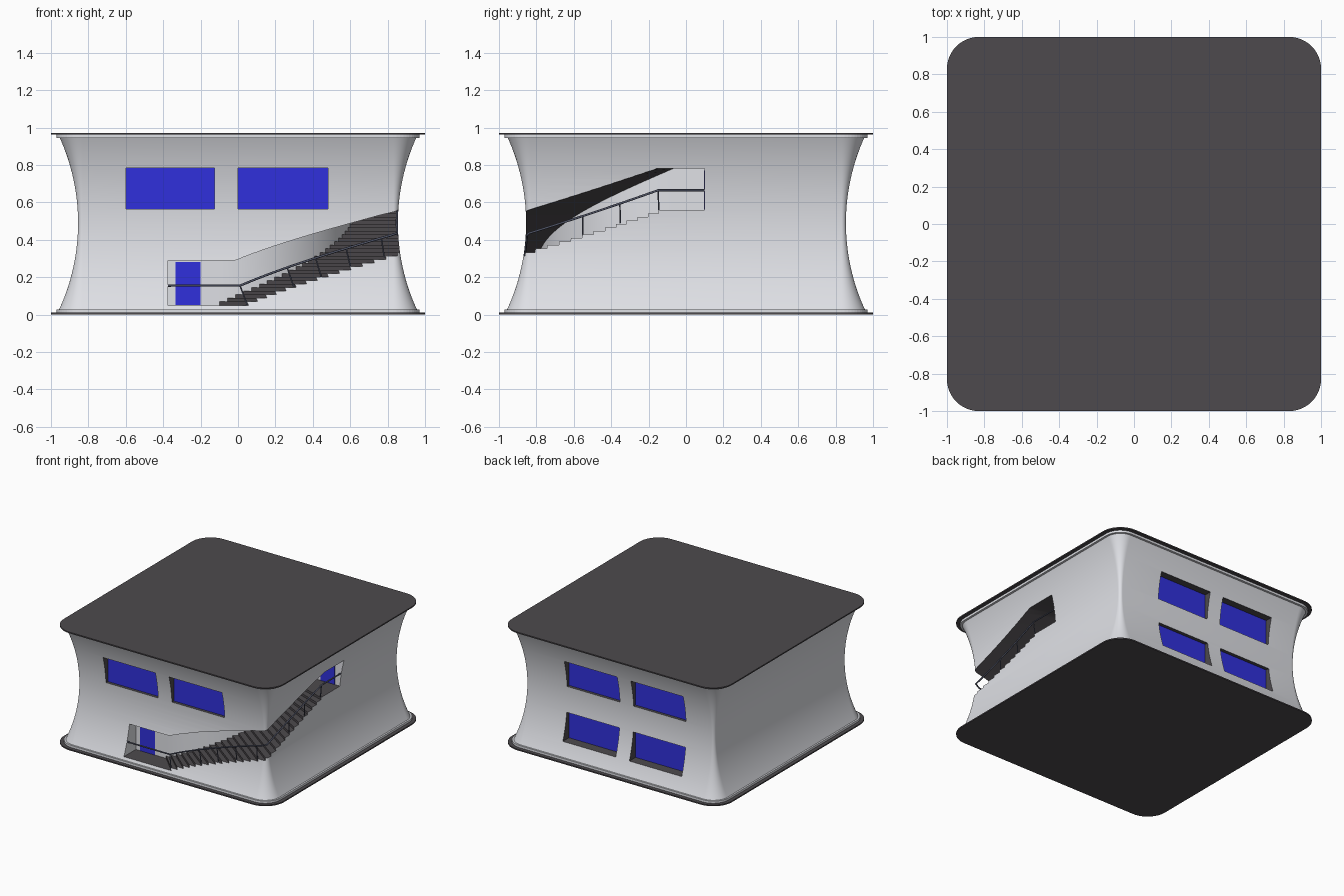
import bpy, bmesh
from math import sin, cos, pi, sqrt, radians
from mathutils import Vector

if "Cube" in bpy.data.objects:
    bpy.data.objects.remove(bpy.data.objects["Cube"])


def material(name, rgb):
    m = bpy.data.materials.new(name)
    m.diffuse_color = (*rgb, 1)
    m.use_nodes = True
    m.node_tree.nodes["Principled BSDF"].inputs["Base Color"].default_value = m.diffuse_color
    return m


PLASTER = material("plaster", (0.74, 0.75, 0.79))
DARK = material("dark_stone", (0.075, 0.068, 0.075))
BLUE = material("blue_glass", (0.03, 0.03, 0.72))
METAL = material("rail_metal", (0.09, 0.10, 0.15))


def finish(bm, name, mats, hidden=False):
    bmesh.ops.recalc_face_normals(bm, faces=bm.faces)
    me = bpy.data.meshes.new(name)
    bm.to_mesh(me)
    bm.free()
    for m in mats:
        me.materials.append(m)
    ob = bpy.data.objects.new(name, me)
    bpy.context.collection.objects.link(ob)
    ob.hide_render = hidden
    return ob


def add_box(bm, lo, hi, mat=0):
    """Axis-aligned box between two corners."""
    r = bmesh.ops.create_cube(bm, size=1)
    for v in r["verts"]:
        v.co = [l + (h - l) * (c + 0.5) for l, h, c in zip(lo, hi, v.co)]
        for f in v.link_faces:
            f.material_index = mat


def loft(name, profile, mats, seg=12, core=0.83):
    """Rounded-square solid through (z, half width) pairs."""
    bm = bmesh.new()
    rings = []
    for z, half in profile:
        ring = []
        for q, (sx, sy) in enumerate([(1, 1), (-1, 1), (-1, -1), (1, -1)]):
            for i in range(seg + 1):
                a = (q + i / seg) * pi / 2
                r = half - core
                ring.append(bm.verts.new((sx * core + r * cos(a), sy * core + r * sin(a), z)))
        rings.append(ring)
    n = len(rings[0])
    for a, b in zip(rings, rings[1:]):
        for i in range(n):
            j = (i + 1) % n
            bm.faces.new((a[i], a[j], b[j], b[i]))
    bm.faces.new(rings[0])
    bm.faces.new(rings[-1])
    return finish(bm, name, mats)


def wall_half(z):
    """Half width of the concave wall at height z."""
    return 0.855 + 1.108 - sqrt(1.108 ** 2 - (z - 0.49) ** 2)


# Slabs, trims and concave wall
loft("base_slab", [(0, 1), (0.01, 1)], [DARK])
loft("roof_slab", [(0.962, 1), (0.972, 1)], [DARK])
loft("base_trim", [(0.01, 0.97), (0.028, 0.97)], [PLASTER])
loft("roof_trim", [(0.944, 0.97), (0.962, 0.97)], [PLASTER])
zs = [0.01 + 0.952 * i / 28 for i in range(29)]
wall = loft("wall", [(z, wall_half(z)) for z in zs], [PLASTER, DARK])

# Window openings and glass: upper pair in front, two pairs at the back
GLASS = 0.83
cut = bmesh.new()
for x0, x1 in [(-0.60, -0.125), (0.0, 0.48)]:
    for side, z0, label in [(-1, 0.565, "front_window"), (1, 0.565, "back_upper_window"),
                            (1, 0.135, "back_lower_window")]:
        z1 = z0 + 0.22
        ys = sorted((side * GLASS, side * 1.1))
        add_box(cut, (x0, ys[0], z0), (x1, ys[1], z1), 1)
        pane = bmesh.new()
        ys = sorted((side * (GLASS - 0.005), side * (GLASS + 0.004)))
        add_box(pane, (x0, ys[0], z0), (x1, ys[1], z1))
        finish(pane, label, [BLUE])
window_cutter = finish(cut, "window_cutter", [PLASTER, DARK], True)

# Stair layout: inner quarter arc, outer line beyond the wall corner
STEPS, Z0, Z1, OUT = 26, 0.05, 0.56, 1.05


def inner(f):
    a = f * pi / 2
    return Vector((-0.10 + 0.72 * sin(a), -0.07 - 0.72 * cos(a)))


def outer(f):
    d = f * (0.89 + 0.84)
    return Vector((0.16 + d, -OUT)) if d < 0.89 else Vector((OUT, -OUT + d - 0.89))


def on_wall(f, z):
    """Point on the wall face along the tread line at fraction f."""
    a, b = inner(f), outer(f)
    lo, hi = 0.0, 1.0
    for _ in range(30):
        t = (lo + hi) / 2
        p = a.lerp(b, t)
        if max(p.x, -p.y) < wall_half(z) - 0.006:
            lo = t
        else:
            hi = t
    return (p.x, p.y, z)


# Stair recess cutter: landing, winding steps, landing
fr = [i / STEPS for i in range(STEPS + 1)]
plan = [(Vector((-0.375, -0.79)), Vector((-0.375, -OUT)))]
plan += [(inner(f), outer(f)) for f in fr]
plan += [(Vector((0.62, 0.10)), Vector((OUT, 0.10)))]
floors = [Z0 + (Z1 - Z0) * i / (STEPS + 1) for i in range(STEPS + 2)]
ceil = [0.29] + [0.29 + 0.49 * f for f in fr] + [0.78]
bm = bmesh.new()
cols = []
last = len(plan) - 1
for k, pair in enumerate(plan):
    col = []
    for p in pair:
        lo = bm.verts.new((p.x, p.y, floors[max(k - 1, 0)]))
        hi = lo if k in (0, last) else bm.verts.new((p.x, p.y, floors[k]))
        col.append((lo, hi, bm.verts.new((p.x, p.y, ceil[k]))))
    cols.append(col)


def face(verts, mat):
    bm.faces.new(verts).material_index = mat


for k, (i, o) in enumerate(cols):
    if k in (0, last):
        face((i[1], o[1], o[2], i[2]), 0)
    else:
        face((i[0], o[0], o[1], i[1]), 1)
    if k < last:
        ni, no = cols[k + 1]
        face((i[1], o[1], no[0], ni[0]), 1)
        face((i[2], o[2], no[2], ni[2]), 1)
        for a, b in ((i, ni), (o, no)):
            face([a[1], b[0]] + ([b[1]] if b[1] != b[0] else []) + [b[2], a[2]], 0)
stair_cutter = finish(bm, "stair_cutter", [PLASTER, DARK], True)

# Carve the wall, then smooth it
bpy.context.view_layer.objects.active = wall
wall.select_set(True)
for cutter in (window_cutter, stair_cutter):
    m = wall.modifiers.new("carve", 'BOOLEAN')
    m.operation = 'DIFFERENCE'
    m.solver = 'EXACT'
    m.material_mode = 'TRANSFER'
    m.object = cutter
    bpy.ops.object.modifier_apply(modifier=m.name)
    bpy.data.objects.remove(cutter)
bpy.ops.object.shade_smooth_by_angle(angle=radians(30))

# Doors at both landings
for name, lo, hi in [("lower_door", (-0.335, -0.795, 0.052), (-0.20, -0.785, 0.28)),
                     ("upper_door", (0.685, 0.095, 0.562), (0.81, 0.105, 0.77))]:
    bm = bmesh.new()
    add_box(bm, lo, hi)
    finish(bm, name, [BLUE])


# Handrail and posts
def tubes(name, paths, radius):
    cu = bpy.data.curves.new(name, 'CURVE')
    cu.dimensions = '3D'
    cu.bevel_depth = radius
    cu.bevel_resolution = 2
    cu.use_fill_caps = True
    for path in paths:
        s = cu.splines.new('POLY')
        s.points.add(len(path) - 1)
        for pt, co in zip(s.points, path):
            pt.co = (*co, 1)
    cu.materials.append(METAL)
    bpy.context.collection.objects.link(bpy.data.objects.new(name, cu))


def floor_z(f):
    return Z0 + (Z1 - Z0) * f


H = 0.105
rail = [(-0.375, 0.006 - wall_half(Z0 + H), Z0 + H)]
rail += [on_wall(i / 40, floor_z(i / 40) + H) for i in range(41)]
rail += [(wall_half(Z1 + H) - 0.006, 0.10, Z1 + H)]
tubes("handrail", [rail], 0.006)
tubes("railing_posts", [[on_wall(f, floor_z(f)), on_wall(f, floor_z(f) + H)]
                        for f in (0, 0.19, 0.29, 0.39, 0.5, 0.73, 0.86, 1)], 0.004)
